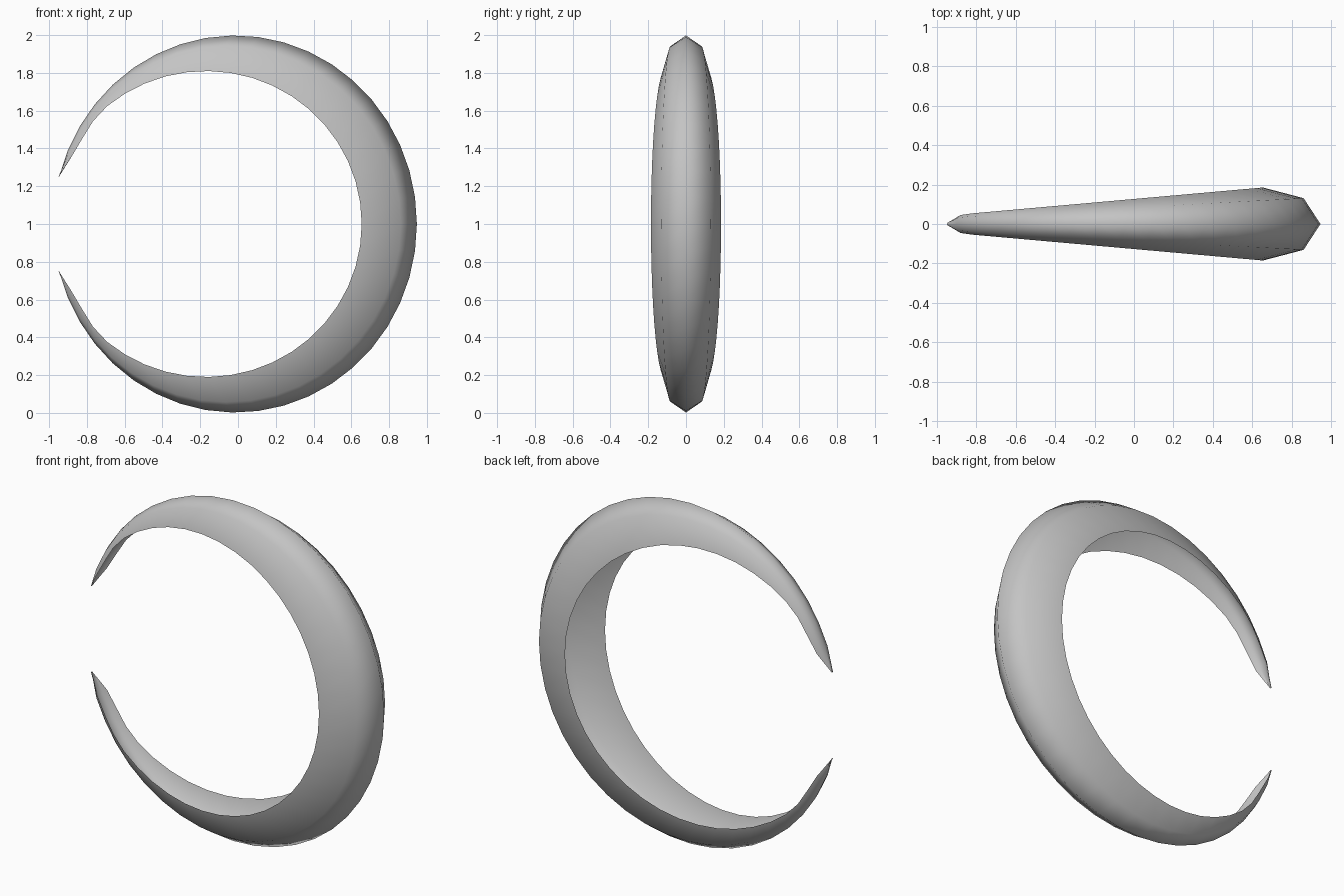
import bpy, bmesh
from math import sin, cos, pi, radians

cube = bpy.data.objects.get("Cube")
if cube:
    bpy.data.objects.remove(cube, do_unlink=True)

metal = bpy.data.materials.new("soft_grey")
metal.use_nodes = True
grey = (0.55, 0.55, 0.55, 1)
metal.diffuse_color = grey
metal.node_tree.nodes["Principled BSDF"].inputs["Base Color"].default_value = grey

STEPS = 40      # segments along the crescent
ARC = 4         # segments across the rounded outside
TIP_WIDTH = {0: 0.1, 1: 0.93}                  # closes the tips
TIP_INSET = {1: 0.026, 2: 0.026, 3: 0.01}      # straightens the inner rim near the tips


def ellipse(cx, rx, rz, angle):
    return cx + rx * cos(angle), 1 + rz * sin(angle)


# Crescent: an open shell of half-ellipse sections between an inner rim and an outer ridge
bm = bmesh.new()
rings = []
for i in range(STEPS + 1):
    t = 2 * i / STEPS - 1
    from_tip = min(i, STEPS - i)
    xi, zi = ellipse(-0.168, 0.823, 0.81, t * radians(162))
    xi += TIP_INSET.get(from_tip, 0)
    xo, zo = ellipse(-0.015, 0.962, 0.998, t * radians(165.4))
    # Widens steadily towards the thick side
    w = (0.185 + (xi - 0.65) * 0.089) * TIP_WIDTH.get(from_tip, 1)
    ring = []
    for k in range(ARC + 1):
        a = pi * k / ARC
        out = sin(a)
        ring.append(bm.verts.new((xi + (xo - xi) * out, -w * cos(a), zi + (zo - zi) * out)))
    rings.append(ring)

for a, b in zip(rings, rings[1:]):
    for k in range(ARC):
        face = bm.faces.new((a[k], a[k + 1], b[k + 1], b[k]))
        face.smooth = True

mesh = bpy.data.meshes.new("crescent_ring")
bm.to_mesh(mesh)
bm.free()
mesh.materials.append(metal)
bpy.context.collection.objects.link(bpy.data.objects.new("crescent_ring", mesh))
